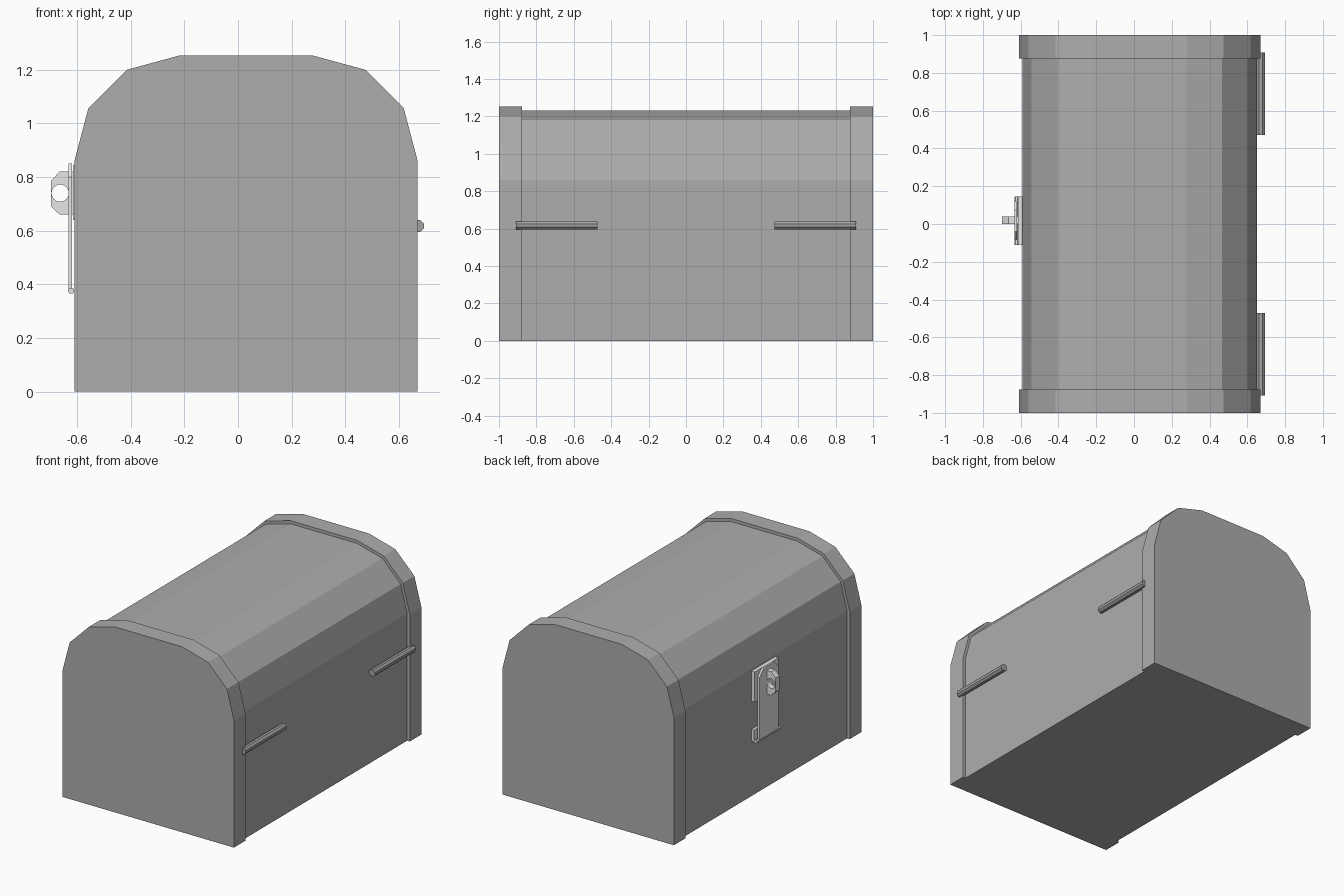
import bpy, bmesh, math
from mathutils import Vector, Matrix

cube = bpy.data.objects.get("Cube")
if cube:
    bpy.data.objects.remove(cube, do_unlink=True)


def material(name, value):
    m = bpy.data.materials.new(name)
    m.use_nodes = True
    colour = (value, value, value, 1)
    m.diffuse_color = colour
    m.node_tree.nodes["Principled BSDF"].inputs["Base Color"].default_value = colour
    return m


chest_grey = material("chest grey", 0.42)
hinge_grey = material("hinge grey", 0.37)
latch_grey = material("latch light grey", 0.8)


def finish(name, bm, mat):
    bmesh.ops.recalc_face_normals(bm, faces=bm.faces[:])
    mesh = bpy.data.meshes.new(name)
    bm.to_mesh(mesh)
    bm.free()
    mesh.materials.append(mat)
    obj = bpy.data.objects.new(name, mesh)
    bpy.context.collection.objects.link(obj)
    return obj


def prism(name, outline, depth, mat):
    """Extrude a closed outline of 3D points along the depth vector."""
    bm = bmesh.new()
    face = bm.faces.new([bm.verts.new(p) for p in outline])
    new = bmesh.ops.extrude_face_region(bm, geom=[face])["geom"]
    verts = [v for v in new if isinstance(v, bmesh.types.BMVert)]
    bmesh.ops.translate(bm, verts=verts, vec=depth)
    return finish(name, bm, mat)


def box(name, x, y, z, mat):
    outline = [(x[0], y[0], z[0]), (x[1], y[0], z[0]),
               (x[1], y[0], z[1]), (x[0], y[0], z[1])]
    return prism(name, outline, Vector((0, y[1] - y[0], 0)), mat)


def rod(name, x, y, z, radius, sides, mat):
    bm = bmesh.new()
    turn = Matrix.Rotation(math.pi / 2, 4, "X") @ Matrix.Rotation(math.pi / sides, 4, "Z")
    place = Matrix.Translation((x, (y[0] + y[1]) / 2, z))
    bmesh.ops.create_cone(bm, cap_ends=True, segments=sides, radius1=radius,
                          radius2=radius, depth=y[1] - y[0], matrix=place @ turn)
    return finish(name, bm, mat)


# Barrel-topped chest and its two raised end bands
MID = 0.03


def arch(name, half_profile, y0, y1):
    right = [(MID + x, y0, z) for x, z in half_profile]
    left = [(MID - x, y0, z) for x, z in reversed(half_profile)]
    return prism(name, right + left, Vector((0, y1 - y0, 0)), chest_grey)


arch("chest_body", [(0.62, 0), (0.62, 0.86), (0.572, 1.045),
                    (0.435, 1.182), (0.245, 1.232)], -0.9, 0.9)
band = [(0.64, 0), (0.64, 0.86), (0.588, 1.057), (0.445, 1.2), (0.25, 1.253)]
arch("front_end_band", band, -1, -0.877)
arch("back_end_band", band, 0.877, 1)

# Hinge rods on the rear of the lid
for name, y in (("front_hinge", (-0.908, -0.472)), ("back_hinge", (0.472, 0.908))):
    rod(name, 0.671, y, 0.617, 0.024, 8, hinge_grey)

# Latch: backing plate, lower hinge leaf and pin, swinging hasp
WIDE = (-0.11, 0.145)
box("latch_backing_plate", (-0.615, -0.58), WIDE, (0.64, 0.845), latch_grey)
box("latch_lower_leaf", (-0.61, -0.58), WIDE, (0.37, 0.45), latch_grey)
rod("latch_pin", -0.622, WIDE, 0.376, 0.012, 8, latch_grey)
hasp = [(-0.085, 0.38), (0.12, 0.38), (0.12, 0.8), (0.075, 0.85),
        (-0.04, 0.85), (-0.085, 0.8)]
prism("latch_hasp", [(-0.632, y, z) for y, z in hasp], Vector((0.013, 0, 0)), latch_grey)

# Staple with a round eye
outline = [(-0.59, 0.66), (-0.665, 0.66), (-0.698, 0.692),
           (-0.698, 0.786), (-0.665, 0.82), (-0.59, 0.82)]
staple = prism("latch_staple", [(x, 0, z) for x, z in outline],
               Vector((0, 0.04, 0)), latch_grey)
eye = rod("staple_eye_cutter", -0.663, (-0.1, 0.1), 0.74, 0.032, 20, latch_grey)
eye.hide_render = True
eye.hide_viewport = True
cut = staple.modifiers.new("eye", "BOOLEAN")
cut.operation = "DIFFERENCE"
cut.solver = "EXACT"
cut.object = eye
